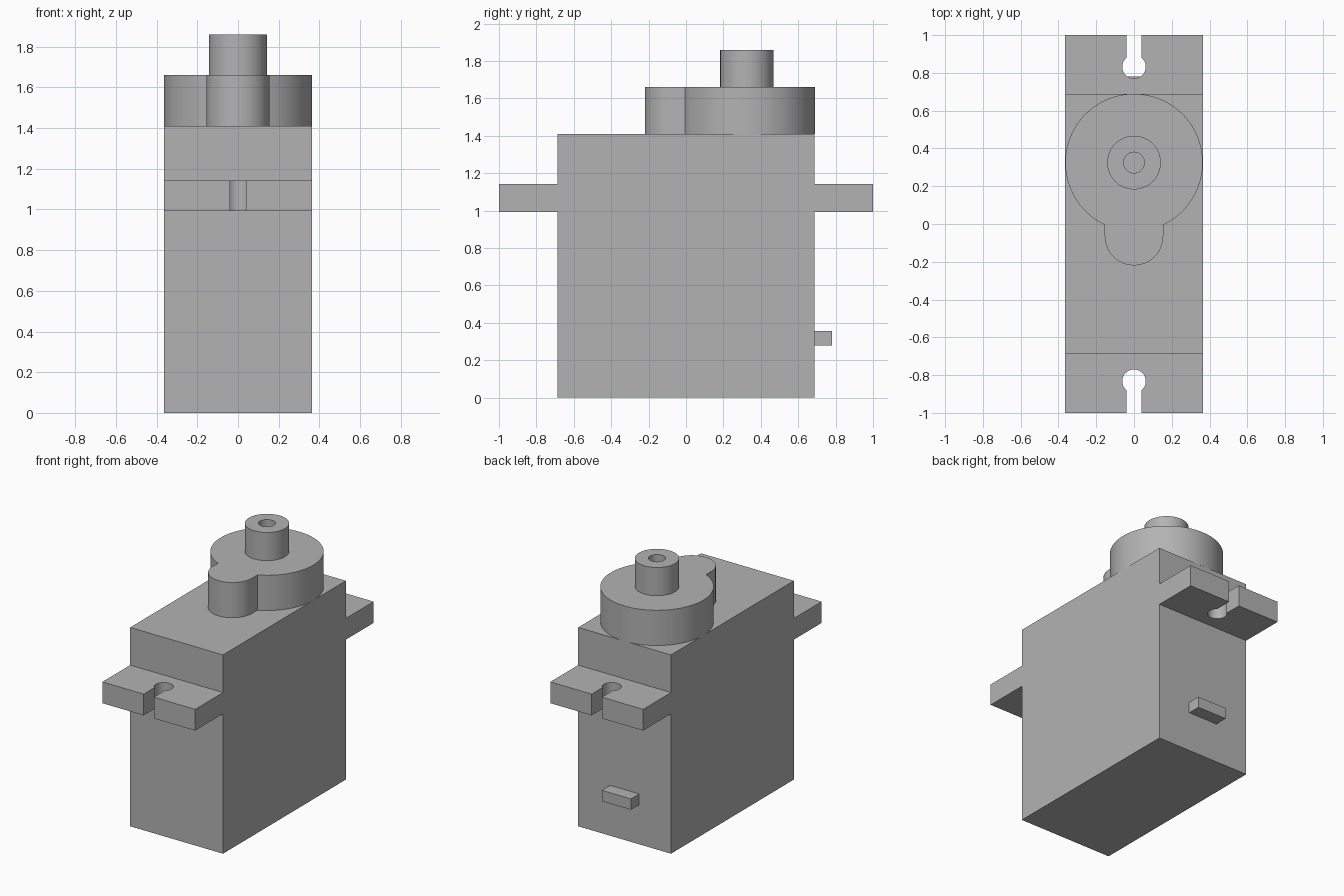
import bpy, bmesh, math
from math import sin, cos, pi

cube = bpy.data.objects.get("Cube")
if cube:
    bpy.data.objects.remove(cube, do_unlink=True)

grey = bpy.data.materials.new("plain grey")
grey.use_nodes = True
GREY = (0.45, 0.45, 0.45, 1)
grey.diffuse_color = GREY
grey.node_tree.nodes["Principled BSDF"].inputs["Base Color"].default_value = GREY


def finish(name, bm):
    bmesh.ops.recalc_face_normals(bm, faces=bm.faces)
    mesh = bpy.data.meshes.new(name)
    bm.to_mesh(mesh)
    bm.free()
    mesh.materials.append(grey)
    obj = bpy.data.objects.new(name, mesh)
    bpy.context.collection.objects.link(obj)
    bpy.ops.object.select_all(action='DESELECT')
    obj.select_set(True)
    bpy.context.view_layer.objects.active = obj
    bpy.ops.object.shade_smooth_by_angle(angle=math.radians(30))
    return obj


def prism(name, outline, z0, z1):
    """Extrude a flat outline between two heights."""
    bm = bmesh.new()
    face = bm.faces.new([bm.verts.new((x, y, z0)) for x, y in outline])
    top = bmesh.ops.extrude_face_region(bm, geom=[face], use_keep_orig=True)
    verts = [v for v in top["geom"] if isinstance(v, bmesh.types.BMVert)]
    bmesh.ops.translate(bm, verts=verts, vec=(0, 0, z1 - z0))
    return finish(name, bm)


def rect(w, y0, y1):
    return [(-w, y0), (w, y0), (w, y1), (-w, y1)]


def arc(cy, r, a0, a1, n):
    return [(r * cos(a0 + (a1 - a0) * i / n), cy + r * sin(a0 + (a1 - a0) * i / n))
            for i in range(n + 1)]


HALF_W, HALF_D, TOP = 0.364, 0.688, 1.41
AXIS_Y = 0.325

# Main case and the cable stub on its back
prism("case", rect(HALF_W, -HALF_D, HALF_D), 0, TOP)
prism("cable_stub", rect(0.114, HALF_D, 0.78), 0.28, 0.357)

# Mounting tabs, each with a keyhole slot open at the outer edge
slot, hole_r, hole_y = 0.04, 0.062, 0.832
a = math.acos(slot / hole_r)
keyhole = arc(hole_y, hole_r, a, -pi - a, 32)
tab = [(HALF_W, HALF_D), (HALF_W, 1), (slot, 1)] + keyhole
tab += [(-slot, 1), (-HALF_W, 1), (-HALF_W, HALF_D)]
for name, side in (("back_tab", 1), ("front_tab", -1)):
    prism(name, [(x, y * side) for x, y in tab], 0.992, 1.143)

# Gear housing: large disc joined to a small rounded lobe
lobe_r = 0.155
b = math.acos(lobe_r / HALF_W)
housing = arc(AXIS_Y, HALF_W, -b, pi + b, 72) + arc(-0.064, lobe_r, pi, 2 * pi, 32)
prism("gear_housing", housing, TOP, 1.66)

# Output shaft with a screw hole, turned from a profile
bm = bmesh.new()
profile = [(0, 1.66), (0.142, 1.66), (0.142, 1.86), (0.055, 1.86), (0.055, 1.66), (0, 1.66)]
pts = [bm.verts.new((r, AXIS_Y, z)) for r, z in profile[1:-1]]
edges = [bm.edges.new(pair) for pair in zip(pts, pts[1:])]
bmesh.ops.spin(bm, geom=pts + edges, cent=(0, AXIS_Y, 0), axis=(0, 0, 1),
               angle=2 * pi, steps=48, use_merge=True)
bmesh.ops.remove_doubles(bm, verts=bm.verts, dist=0.0001)
finish("output_shaft", bm)
